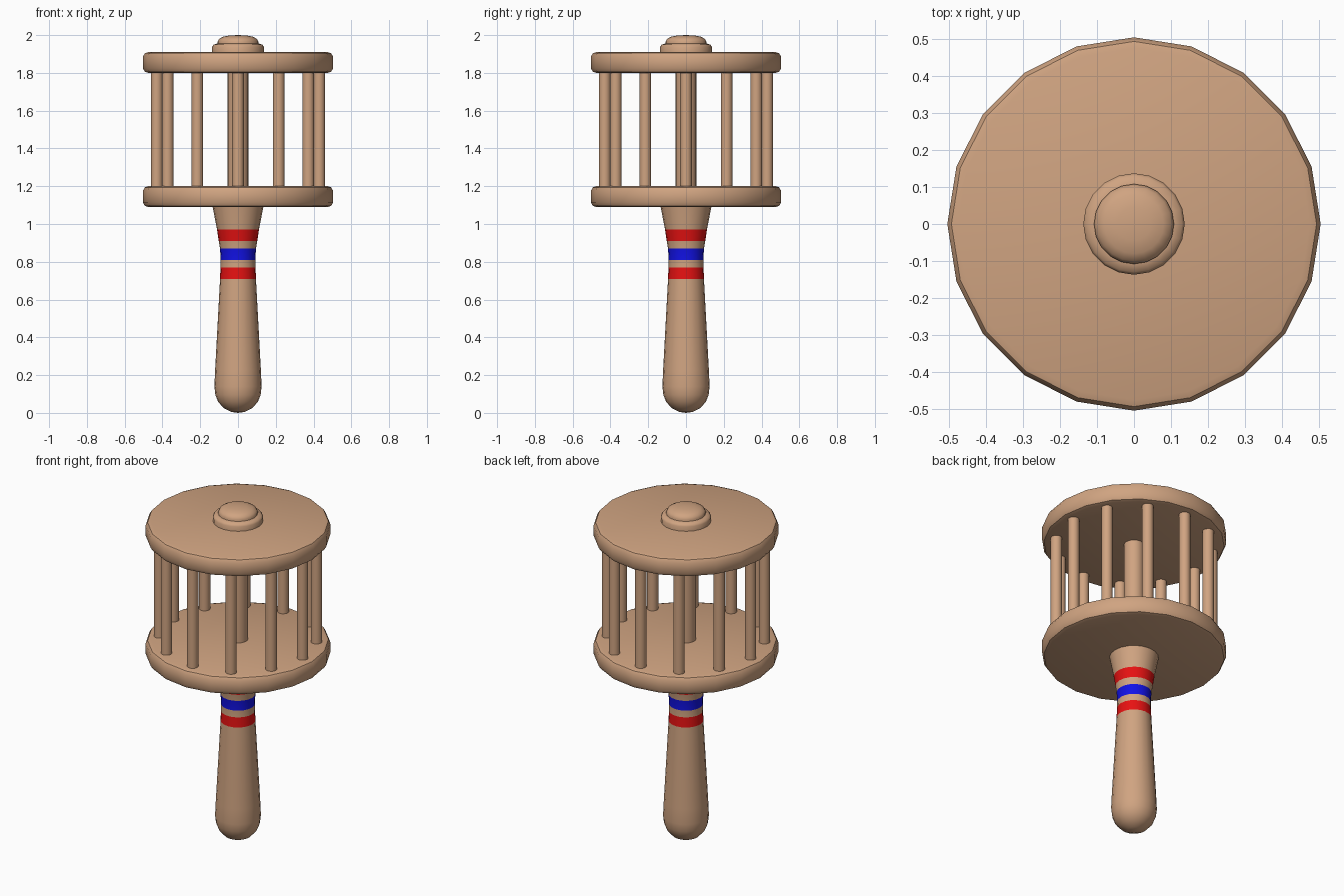
import bpy, bmesh, math

if "Cube" in bpy.data.objects:
    bpy.data.objects.remove(bpy.data.objects["Cube"])

def material(name, rgb):
    m = bpy.data.materials.new(name)
    m.diffuse_color = (*rgb, 1)
    m.use_nodes = True
    m.node_tree.nodes["Principled BSDF"].inputs["Base Color"].default_value = m.diffuse_color
    return m

wood = material("wood", (0.63, 0.37, 0.22))
red = material("red paint", (0.8, 0.006, 0.006))
blue = material("blue paint", (0.006, 0.006, 0.8))

def lathe(name, profile, sides=20, center=(0, 0), mats=(wood,), rule=None):
    """Revolve (radius, z) points around a vertical axis; radius 0 makes a pole."""
    bm = bmesh.new()
    rings = []
    for r, z in profile:
        n = sides if r > 0 else 1
        rings.append([bm.verts.new((center[0] + r * math.cos(math.tau * i / sides),
                                    center[1] + r * math.sin(math.tau * i / sides), z))
                      for i in range(n)])
    for a, b in zip(rings, rings[1:]):
        for i in range(sides):
            quad = [a[i % len(a)], a[(i + 1) % len(a)], b[(i + 1) % len(b)], b[i % len(b)]]
            f = bm.faces.new(list(dict.fromkeys(quad)))
            if rule:
                f.material_index = rule(f.calc_center_median().z)
    for ring, flip in ((rings[0], True), (rings[-1], False)):
        if len(ring) > 1:
            bm.faces.new(ring[::-1] if flip else ring)
    bmesh.ops.recalc_face_normals(bm, faces=bm.faces)
    me = bpy.data.meshes.new(name)
    bm.to_mesh(me)
    bm.free()
    ob = bpy.data.objects.new(name, me)
    bpy.context.collection.objects.link(ob)
    for m in mats:
        me.materials.append(m)
    bpy.ops.object.select_all(action='DESELECT')
    ob.select_set(True)
    bpy.context.view_layer.objects.active = ob
    bpy.ops.object.shade_smooth_by_angle(angle=math.radians(40))
    return ob

# handle with painted stripes chosen by height
def stripe(z):
    if 0.71 < z < 0.77 or 0.91 < z < 0.97:
        return 1
    return 2 if 0.81 < z < 0.87 else 0

lathe("handle", [(0, 0), (0.035, 0.005), (0.075, 0.025), (0.105, 0.058), (0.12, 0.095),
                 (0.125, 0.14), (0.121, 0.23), (0.095, 0.71), (0.093, 0.77), (0.092, 0.81),
                 (0.095, 0.87), (0.102, 0.91), (0.111, 0.97), (0.136, 1.10)],
      mats=(wood, red, blue), rule=stripe)

# two round plates with softened rims
for name, z in (("lower_disc", 1.09), ("upper_disc", 1.80)):
    lathe(name, [(0.475, z), (0.493, z + 0.006), (0.504, z + 0.025),
                 (0.504, z + 0.085), (0.493, z + 0.104), (0.475, z + 0.11)])

# central spindle and the ring of bars
lathe("spindle", [(0.055, 1.15), (0.055, 1.85)])
for i in range(12):
    a = math.tau * i / 12
    lathe(f"bar_{i + 1}", [(0.031, 1.15), (0.031, 1.85)], 16,
          (0.43 * math.cos(a), 0.43 * math.sin(a)))

# stepped cap on top
lathe("cap_collar", [(0.137, 1.90), (0.137, 1.938), (0.13, 1.949), (0.108, 1.956)])
lathe("cap_dome", [(0.108, 1.94), (0.108, 1.966), (0.1, 1.98), (0.08, 1.991),
                   (0.045, 1.998), (0, 2.0)])
